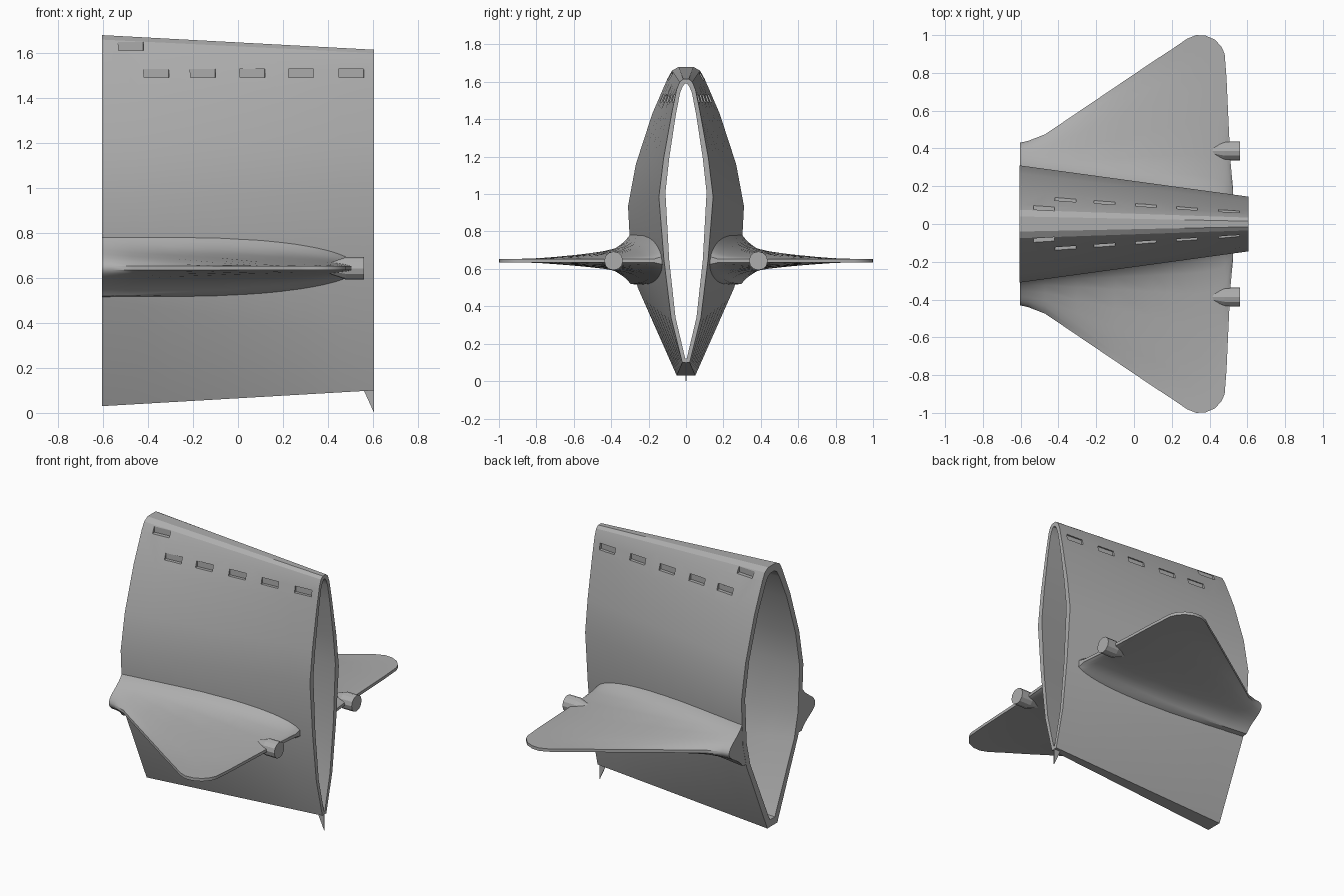
import bpy, bmesh, math
from mathutils import Matrix

cube = bpy.data.objects.get("Cube")
if cube:
    bpy.data.objects.remove(cube)

grey = bpy.data.materials.new("hull grey")
grey.use_nodes = True
tone = (0.42, 0.42, 0.42, 1)
grey.diffuse_color = tone
grey.node_tree.nodes["Principled BSDF"].inputs["Base Color"].default_value = tone

X0, X1 = -0.605, 0.605
MID = 0.643  # wing height


def finish(bm, name, angle=28):
    bmesh.ops.recalc_face_normals(bm, faces=bm.faces)
    mesh = bpy.data.meshes.new(name)
    bm.to_mesh(mesh)
    bm.free()
    ob = bpy.data.objects.new(name, mesh)
    bpy.context.collection.objects.link(ob)
    mesh.materials.append(grey)
    bpy.ops.object.select_all(action='DESELECT')
    ob.select_set(True)
    bpy.context.view_layer.objects.active = ob
    bpy.ops.object.shade_smooth_by_angle(angle=math.radians(angle))
    return ob


def table(pairs, v):
    """Piecewise linear lookup in ascending pairs."""
    if v <= pairs[0][0]:
        return pairs[0][1]
    for (a, p), (b, q) in zip(pairs, pairs[1:]):
        if v <= b:
            return p + (q - p) * (v - a) / (b - a)
    return pairs[-1][1]


# Half sections as (z, half width), bottom to top
rear = [(.03, .05), (.5, .258), (.65, .295), (.935, .31), (1.16, .268),
        (1.43, .18), (1.615, .1), (1.66, .075), (1.68, .04)]
front = [(.1, .02), (.34, .08), (.65, .118), (.985, .145), (1.19, .12),
         (1.44, .075), (1.56, .05), (1.6, .034), (1.615, .015)]
rear_in = [(.075, .025), (.5, .22), (.65, .257), (.935, .273), (1.16, .232),
           (1.42, .145), (1.58, .07), (1.62, .045), (1.635, .02)]
front_in = [(.12, .004), (.34, .056), (.65, .09), (1.01, .11), (1.19, .09),
            (1.42, .055), (1.54, .032), (1.575, .018), (1.59, .006)]


def section(a, b, x):
    f = (x - X0) / (X1 - X0)
    return [(p[0] + (q[0] - p[0]) * f, p[1] + (q[1] - p[1]) * f) for p, q in zip(a, b)]


def skin(x, z):
    return table(section(rear, front, x), z)


# Hollow body, open at both ends
bm = bmesh.new()
STEPS = 8


def tube(a, b):
    rings = []
    for i in range(STEPS + 1):
        x = X0 + (X1 - X0) * i / STEPS
        half = section(a, b, x)
        loop = [(y, z) for z, y in half] + [(-y, z) for z, y in reversed(half)]
        rings.append([bm.verts.new((x, y, z)) for y, z in loop])
    for r, s in zip(rings, rings[1:]):
        bridge(r, s)
    return rings


def bridge(r, s):
    n = len(r)
    for k in range(n):
        bm.faces.new((r[k], r[(k + 1) % n], s[(k + 1) % n], s[k]))


outer, inner = tube(rear, front), tube(rear_in, front_in)
bridge(outer[0], inner[0])
bridge(outer[-1], inner[-1])
body = finish(bm, "body_shell")

# Recessed window slots on both sides
bm = bmesh.new()
slots = [(-.475, 1.63), (-.362, 1.51), (-.155, 1.51), (.065, 1.51), (.282, 1.51), (.505, 1.51)]
for x, z in slots:
    for side in (1, -1):
        y = skin(x, z) + .018
        turn = Matrix.Rotation(-side * .075, 4, 'Z')
        bmesh.ops.create_cube(bm, size=1, matrix=Matrix.Translation((x, side * y, z)) @ turn
                              @ Matrix.Diagonal((.112, .064, .038, 1)))
cutter = finish(bm, "window_cutter")
cutter.hide_render = True
cut = body.modifiers.new("windows", 'BOOLEAN')
cut.object, cut.operation, cut.solver = cutter, 'DIFFERENCE', 'EXACT'
bpy.context.view_layer.objects.active = body
bpy.ops.object.modifier_apply(modifier=cut.name)
bpy.data.objects.remove(cutter)
body.select_set(True)
bpy.ops.object.shade_smooth_by_angle(angle=math.radians(28))

# Wings: strips across the span, flaring into a fillet at the body
outline = [(-.604, .43), (-.56, .44), (-.47, .475), (-.3, .59), (-.1, .725), (.1, .86),
           (.2, .925), (.28, .98), (.33, 1), (.38, .997), (.43, .975), (.465, .935),
           (.48, .9), (.49, .77), (.5, .55), (.51, .34), (.525, .18)]
fillet = [(0, .15), (.015, .128), (.04, .1), (.08, .076), (.13, .063), (.27, .046), (.8, .012)]
columns = [0, .02, .05, .12, .25, .45, .65, .8, .92, 1]


def wing(side, name):
    bm = bmesh.new()
    rings = []
    for x, edge in outline:
        base = skin(x, MID)
        fade = math.sqrt(max(.02, 1 - (max(0, x + .2) / .73) ** 2))
        top, bottom = [], []
        for t in columns:
            d = (edge - base) * t
            h = max(.01, table(fillet, d) * fade * math.sqrt(1 - t ** 3))
            for row, dz in ((top, h), (bottom, -.85 * h)):
                z = MID + dz
                y = skin(x, z) - .012 if t == 0 else base + d
                row.append(bm.verts.new((x, side * y, z)))
        rings.append(top + bottom[::-1])
    n = len(rings[0])
    for r, s in zip(rings, rings[1:]):
        for k in range(n):
            bm.faces.new((r[k], r[(k + 1) % n], s[(k + 1) % n], s[k]))
    bm.faces.new(rings[0])
    bm.faces.new(rings[-1])
    finish(bm, name, 35)


# Engine pods: short cylinder with a tapered nose
def pod(side, name):
    bm = bmesh.new()
    along = Matrix.Rotation(math.pi / 2, 4, 'Y')
    for x, r1, r2, depth in ((.52, .05, .05, .08), (.44, .022, .05, .08)):
        bmesh.ops.create_cone(bm, cap_ends=True, segments=12, radius1=r1, radius2=r2, depth=depth,
                              matrix=Matrix.Translation((x, side * .387, MID)) @ along)
    finish(bm, name)


for side, label in ((1, "back"), (-1, "front")):
    wing(side, label + "_wing")
    pod(side, label + "_pod")

# Small keel fin under the narrow end
bm = bmesh.new()
sides = [[bm.verts.new((x, y, z)) for x, z in ((.555, .11), (.605, .11), (.605, 0))]
         for y in (-.003, .003)]
for tri in sides:
    bm.faces.new(tri)
for k in range(3):
    j = (k + 1) % 3
    bm.faces.new((sides[0][k], sides[0][j], sides[1][j], sides[1][k]))
finish(bm, "keel_fin")
